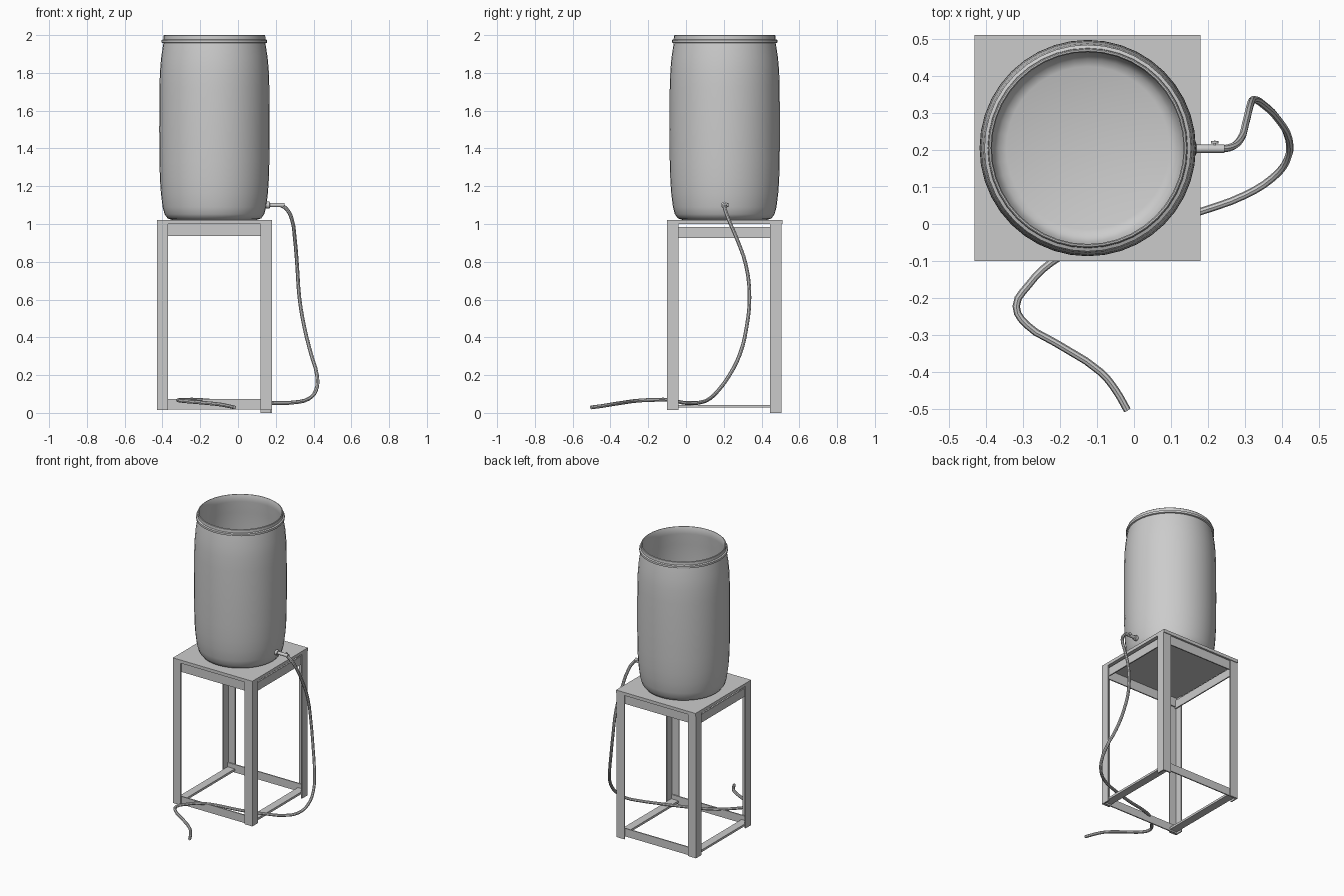
import bpy, bmesh, math
from mathutils import Vector, Matrix

if "Cube" in bpy.data.objects:
    bpy.data.objects.remove(bpy.data.objects["Cube"])

CX, CY = -0.125, 0.205          # barrel and stand axis


def mesh_object(name, bm, smooth=False):
    bmesh.ops.recalc_face_normals(bm, faces=bm.faces)
    me = bpy.data.meshes.new(name)
    bm.to_mesh(me)
    bm.free()
    ob = bpy.data.objects.new(name, me)
    bpy.context.collection.objects.link(ob)
    if smooth:
        shade(ob)
    return ob


def shade(ob):
    bpy.ops.object.select_all(action='DESELECT')
    ob.select_set(True)
    bpy.context.view_layer.objects.active = ob
    bpy.ops.object.shade_smooth_by_angle(angle=math.radians(40))


def box(name, lo, hi):
    lo, hi = Vector(lo), Vector(hi)
    bm = bmesh.new()
    bmesh.ops.create_cube(bm, size=1, matrix=Matrix.Translation((lo + hi) / 2)
                          @ Matrix.Diagonal((*(hi - lo), 1)))
    return mesh_object(name, bm)


def angle_leg(name, x, y, sx, sy, z0, z1, w=0.06, t=0.008):
    """L-section post with its outer corner at x, y."""
    prof = [(0, 0), (w, 0), (w, t), (t, t), (t, w), (0, w)]
    bm = bmesh.new()
    f = bm.faces.new([bm.verts.new((x + sx * a, y + sy * b, z0)) for a, b in prof])
    ext = bmesh.ops.extrude_face_region(bm, geom=[f])['geom']
    bmesh.ops.translate(bm, vec=(0, 0, z1 - z0),
                        verts=[v for v in ext if isinstance(v, bmesh.types.BMVert)])
    return mesh_object(name, bm)


def lathe(name, profile, matrix, seg):
    """Revolve (radius, height) pairs around local z."""
    bm = bmesh.new()
    vs = [bm.verts.new((r, 0, z)) for r, z in profile]
    es = [bm.edges.new(p) for p in zip(vs, vs[1:])]
    bmesh.ops.spin(bm, geom=vs + es, cent=(0, 0, 0), axis=(0, 0, 1),
                   angle=math.tau, steps=seg, use_merge=True)
    bmesh.ops.remove_doubles(bm, verts=bm.verts, dist=1e-4)
    bm.transform(matrix)
    return mesh_object(name, bm, True)


# Stand: table top, angle legs, aprons and lower rails
X0, X1, Y0, Y1 = -0.43, 0.18, -0.10, 0.505
box("table_top", (X0, Y0, 1.0), (X1, 0.51, 1.022))
for name, x, y, sx, sy, z in [("front_left_leg", X0, Y0, 1, 1, 0.015),
                              ("front_right_leg", X1, Y0, -1, 1, 0.015),
                              ("back_left_leg", X0, Y1, 1, -1, 0.015),
                              ("back_right_leg", X1, Y1, -1, -1, 0.0)]:
    angle_leg(name, x, y, sx, sy, z, 1.0)
T = 0.008
for side, y in (("front", Y0 + T), ("back", Y1 - 2 * T)):
    box(side + "_apron", (X0 + T, y, 0.937), (X1 - T, y + T, 1.0))
    box(side + "_lower_rail", (X0 + T, y, 0.018), (X1 - T, y + T, 0.073))
for side, x, w in (("left", X0 + T, 0.055), ("right", X1 - T, -0.055)):
    a, b = sorted((x, x + math.copysign(T, w)))
    box(side + "_apron", (a, Y0 + T, 0.927), (b, Y1 - T, 0.985))
    a, b = sorted((x, x + w))
    box(side + "_lower_rail", (a, Y0 + T, 0.028), (b, Y1 - T, 0.043))

# Open barrel with rim band and thin wall
barrel = [(0, 1.022), (0.225, 1.022), (0.248, 1.03), (0.264, 1.052), (0.274, 1.09),
          (0.283, 1.16), (0.288, 1.23), (0.291, 1.33), (0.292, 1.5), (0.291, 1.72),
          (0.288, 1.81), (0.282, 1.88), (0.272, 1.945), (0.27, 1.957),
          (0.279, 1.96), (0.279, 1.974), (0.27, 1.978), (0.269, 1.997), (0.266, 2.0),
          (0.262, 2.0), (0.259, 1.995), (0.26, 1.95), (0.272, 1.87), (0.281, 1.72),
          (0.282, 1.5), (0.281, 1.33), (0.273, 1.16), (0.254, 1.06), (0.24, 1.042),
          (0.22, 1.034), (0, 1.034)]
lathe("barrel", barrel, Matrix.Translation((CX, CY, 0)), 40)

# Tap pipe with flange and collar, pointing to the right
tap = [(0, 0), (0.018, 0), (0.018, 0.022), (0.011, 0.024), (0.011, 0.1), (0, 0.1)]
lathe("tap_pipe", tap, Matrix.Translation((0.145, 0.203, 1.1))
      @ Matrix.Rotation(math.pi / 2, 4, 'Y'), 12)
# Tap handle on the back of the pipe
knob = [(0, 0), (0.004, 0), (0.004, 0.014), (0.01, 0.015), (0.01, 0.021), (0, 0.022)]
lathe("tap_handle", knob, Matrix.Translation((0.218, 0.203, 1.1))
      @ Matrix.Rotation(-math.pi / 2, 4, 'X'), 12)

# Hose hanging down, passing through the stand and out at the front
path = [(0.19, 0.203, 1.1), (0.225, 0.203, 1.099), (0.258, 0.206, 1.078),
        (0.285, 0.225, 1.025), (0.301, 0.27, 0.92), (0.313, 0.318, 0.78),
        (0.325, 0.336, 0.61), (0.352, 0.32, 0.45), (0.387, 0.285, 0.31),
        (0.418, 0.23, 0.2), (0.413, 0.172, 0.12), (0.375, 0.125, 0.075),
        (0.3, 0.078, 0.056), (0.19, 0.037, 0.052), (0.02, -0.015, 0.054),
        (-0.14, -0.06, 0.064), (-0.225, -0.105, 0.07), (-0.285, -0.165, 0.069),
        (-0.318, -0.222, 0.067), (-0.29, -0.272, 0.063), (-0.21, -0.322, 0.056),
        (-0.09, -0.4, 0.044), (-0.05, -0.448, 0.036), (-0.018, -0.503, 0.029)]
cu = bpy.data.curves.new("hose", 'CURVE')
cu.dimensions = '3D'
cu.bevel_depth = 0.01
cu.bevel_resolution = 2
cu.resolution_u = 3
cu.use_fill_caps = True
sp = cu.splines.new('BEZIER')
sp.bezier_points.add(len(path) - 1)
for p, co in zip(sp.bezier_points, path):
    p.co = co
    p.handle_left_type = p.handle_right_type = 'AUTO'
hose = bpy.data.objects.new("hose", cu)
bpy.context.collection.objects.link(hose)
bpy.ops.object.select_all(action='DESELECT')
hose.select_set(True)
bpy.context.view_layer.objects.active = hose
bpy.ops.object.convert(target='MESH')
shade(bpy.context.view_layer.objects.active)
